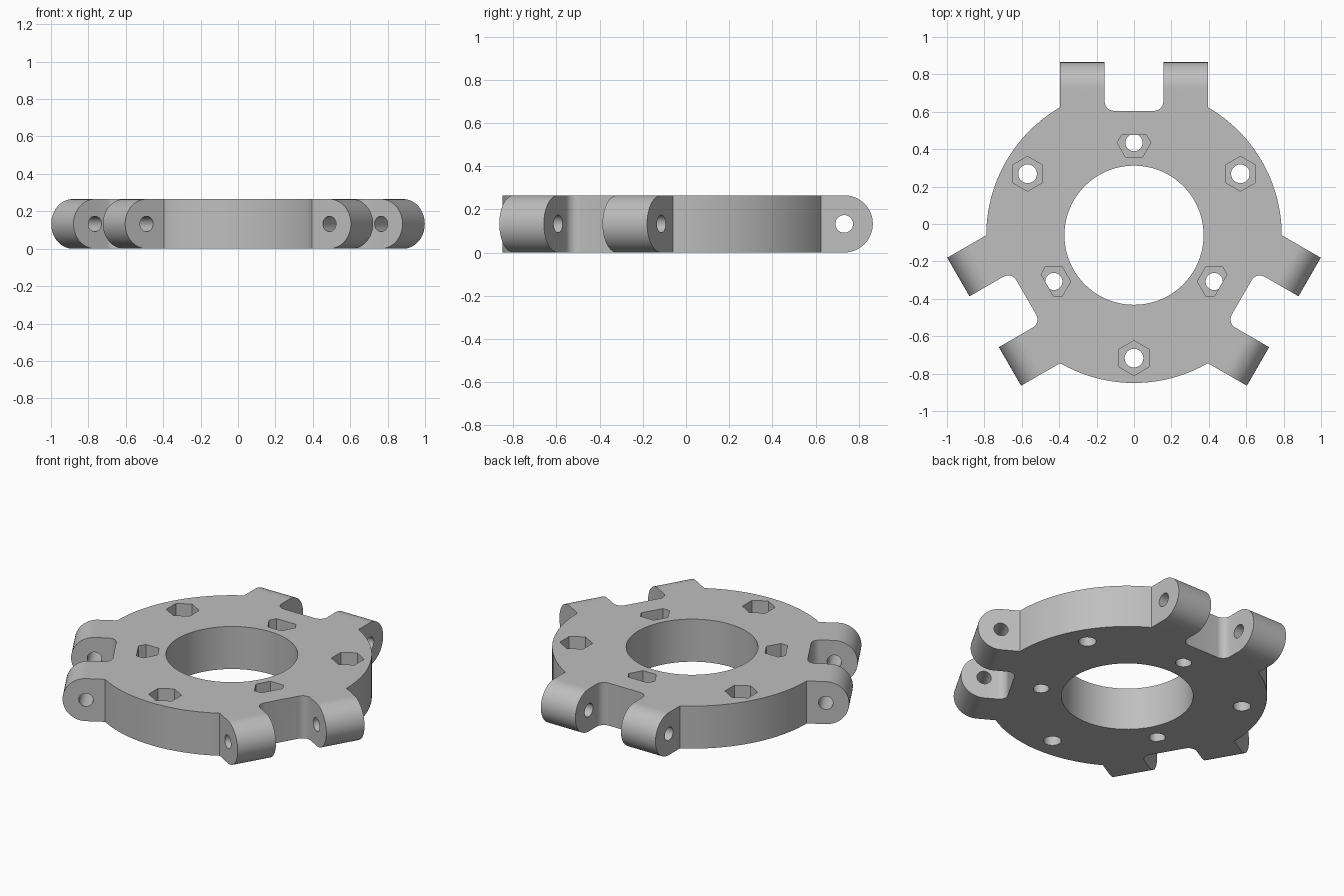
import bpy
import bmesh
from math import pi, sin, cos, radians
from mathutils import Matrix, Vector

cube = bpy.data.objects.get("Cube")
if cube:
    bpy.data.objects.remove(cube)

H = 0.265            # plate thickness
MID = H / 2
CY = -0.06           # ring centre
R_OUT, R_IN = 0.79, 0.372
LUG_HALF, LUG_AXIS, LUG_START = 0.395, 0.7925, 0.535
SLOT_HALF, SLOT_FLOOR, FILLET = 0.157, 0.665, 0.05
TURNS = [radians(a) for a in (0, 120, 240)]


def arc(cx, cy, r, start, end, n):
    """Points along an arc, angles in degrees."""
    steps = [radians(start + (end - start) * i / n) for i in range(n + 1)]
    return [(cx + r * cos(a), cy + r * sin(a)) for a in steps]


def circle(cx, cy, r, n):
    return arc(cx, cy, r, 0, 360, n)[:-1]


def prism(bm, pts, lo, hi, turn=0, along_x=False):
    """Extrude a 2D profile along z, or a (y, z) profile along x, then turn it."""
    rot = Matrix.Rotation(turn, 4, 'Z')

    def place(p, t):
        v = Vector((t, p[0], p[1])) if along_x else Vector((p[0], p[1], t))
        return bm.verts.new(rot @ v + Vector((0, CY, 0)))
    a = [place(p, lo) for p in pts]
    b = [place(p, hi) for p in pts]
    bm.faces.new(a[::-1])
    bm.faces.new(b)
    for i in range(len(pts)):
        j = (i + 1) % len(pts)
        bm.faces.new((a[i], a[j], b[j], b[i]))


def finish(name, bm):
    bmesh.ops.recalc_face_normals(bm, faces=bm.faces)
    mesh = bpy.data.meshes.new(name)
    bm.to_mesh(mesh)
    bm.free()
    obj = bpy.data.objects.new(name, mesh)
    bpy.context.scene.collection.objects.link(obj)
    return obj


def three(name, pts, lo, hi, along_x=False, offset=0):
    """Three copies of a prism spaced evenly round the ring."""
    bm = bmesh.new()
    for t in TURNS:
        prism(bm, pts, lo, hi, t + offset, along_x)
    return finish(name, bm)


def combine(target, tool, operation):
    bpy.ops.object.select_all(action='DESELECT')
    bpy.context.view_layer.objects.active = target
    target.select_set(True)
    mod = target.modifiers.new(operation.title(), 'BOOLEAN')
    mod.operation, mod.solver, mod.object = operation, 'EXACT', tool
    bpy.ops.object.modifier_apply(modifier=mod.name)
    bpy.data.objects.remove(tool)


# Round plate
bm = bmesh.new()
prism(bm, circle(0, 0, R_OUT, 120), 0, H)
ring = finish("mounting_ring", bm)

# Central bore
bm = bmesh.new()
prism(bm, circle(0, 0, R_IN, 96), -0.1, H + 0.1)
combine(ring, finish("bore_cutter", bm), 'DIFFERENCE')

# Bolt holes and hexagonal nut pockets, inner and outer circles
for radius, offset, size, hole in ((0.495, 0, 0.09, 0.046), (0.657, pi / 3, 0.093, 0.05)):
    first = 0 if offset == 0 else 30
    hexagon = arc(0, radius, size, first, first + 360, 6)[:-1]
    combine(ring, three("pocket_cutter", hexagon, 0.13, H + 0.1, offset=offset), 'DIFFERENCE')
    combine(ring, three("hole_cutter", circle(0, radius, hole, 32), -0.1, 0.2, offset=offset),
            'DIFFERENCE')

# Round-ended hinge blocks, refilling the outer edge of the inner pockets
block = [(LUG_START, H), (LUG_START, 0)] + arc(LUG_AXIS, MID, MID, -90, 90, 32)
combine(ring, three("hinge_blocks", block, -LUG_HALF, LUG_HALF, True), 'UNION')

# Filleted slots splitting each block into two lugs
x, y, f = SLOT_HALF, SLOT_FLOOR, FILLET
slot = (arc(-x + f, y + f, f, 180, 270, 8) + arc(x - f, y + f, f, 270, 360, 8)
        + [(x, 1.1), (-x, 1.1)])
combine(ring, three("slot_cutter", slot, -0.1, H + 0.1), 'DIFFERENCE')

# Pin holes through the lugs
combine(ring, three("pin_cutter", circle(LUG_AXIS, MID, 0.041, 32), -0.5, 0.5, True), 'DIFFERENCE')

# Plain grey finish
grey = bpy.data.materials.new("plain_grey")
grey.use_nodes = True
colour = (0.52, 0.52, 0.52, 1)
grey.diffuse_color = colour
grey.node_tree.nodes["Principled BSDF"].inputs["Base Color"].default_value = colour
ring.data.materials.clear()
ring.data.materials.append(grey)
for poly in ring.data.polygons:
    poly.material_index = 0

bpy.ops.object.select_all(action='DESELECT')
bpy.context.view_layer.objects.active = ring
ring.select_set(True)
bpy.ops.object.shade_smooth_by_angle(angle=radians(30))
